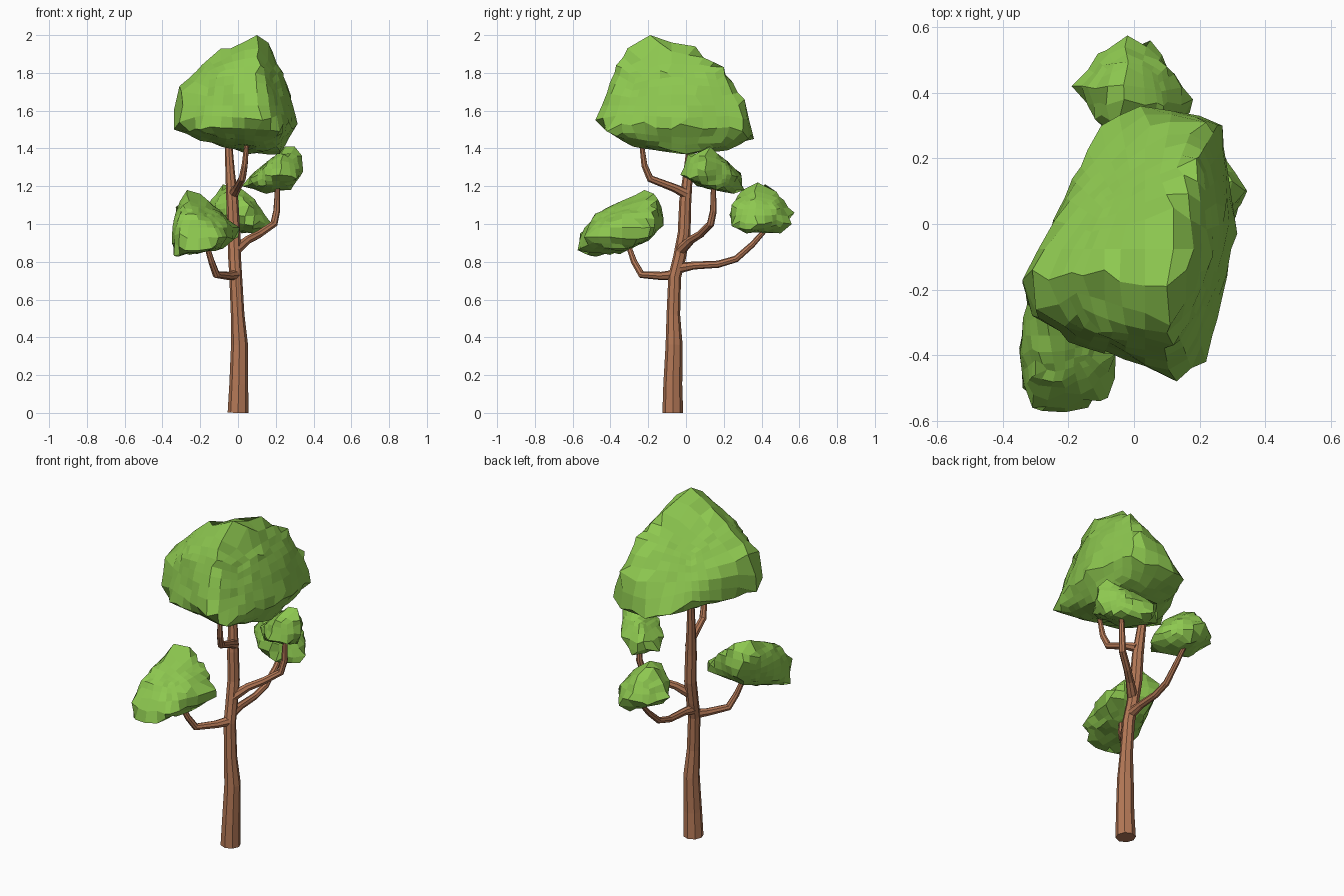
import bpy, bmesh, random
from mathutils import Vector
from mathutils.bvhtree import BVHTree

random.seed(4)


def material(name, color):
    m = bpy.data.materials.new(name)
    m.diffuse_color = (*color, 1)
    return m


BARK = material("bark", (0.46, 0.19, 0.095))
LEAF = material("leaf", (0.27, 0.58, 0.08))


def limb(name, pts):
    """Eight-sided tapering tube through (x, y, z, radius) points."""
    cu = bpy.data.curves.new(name, 'CURVE')
    cu.dimensions = '3D'
    cu.bevel_depth = 1.0
    cu.bevel_resolution = 2
    cu.use_fill_caps = True
    sp = cu.splines.new('POLY')
    sp.points.add(len(pts) - 1)
    sp.use_smooth = False
    for p, (x, y, z, r) in zip(sp.points, pts):
        p.co = (x, y, z, 1)
        p.radius = r
    ob = bpy.data.objects.new(name, cu)
    bpy.context.collection.objects.link(ob)
    cu.materials.append(BARK)
    bpy.ops.object.select_all(action='DESELECT')
    ob.select_set(True)
    bpy.context.view_layer.objects.active = ob
    bpy.ops.object.convert(target='MESH')


def foliage(name, pts, cuts, rough=0.03):
    """Faceted quad ball wrapped onto the hull of a few outline points."""
    hull = bmesh.new()
    for p in pts:
        hull.verts.new(p)
    bmesh.ops.convex_hull(hull, input=hull.verts[:])
    tree = BVHTree.FromBMesh(hull)
    lo = Vector(min(p[i] for p in pts) for i in range(3))
    hi = Vector(max(p[i] for p in pts) for i in range(3))
    mid = sum((Vector(p) for p in pts), Vector()) / len(pts)
    half = (hi - lo) / 2
    bm = bmesh.new()
    bmesh.ops.create_cube(bm, size=2)
    bmesh.ops.subdivide_edges(bm, edges=bm.edges[:], cuts=cuts, use_grid_fill=True)
    for v in bm.verts:
        n = v.co.normalized()
        d = Vector(n[i] * half[i] for i in range(3)).normalized()
        hit = tree.ray_cast(mid + d * 3, -d)[0]
        v.co = mid + (hit - mid) * random.uniform(1 - rough, 1 + rough)
    # pull the nearest corner of the ball out to each outline point
    free = set(bm.verts)
    for c in [v.co for v in hull.verts if v.link_faces]:
        near = min(free, key=lambda v: (v.co - c).length)
        near.co = c
        free.remove(near)
    me = bpy.data.meshes.new(name)
    bm.to_mesh(me)
    bm.free()
    hull.free()
    me.materials.append(LEAF)
    bpy.context.collection.objects.link(bpy.data.objects.new(name, me))


# Trunk and four branches
limb("trunk", [(0, -.07, 0, .055), (.004, -.07, .15, .05), (.008, -.063, .36, .045),
               (-.002, -.067, .52, .036), (-.012, -.06, .72, .034), (-.018, -.035, .82, .034),
               (-.022, -.01, .95, .034), (-.03, -.004, 1.12, .032), (-.042, .012, 1.28, .025),
               (-.05, .025, 1.42, .02), (-.05, .03, 1.5, .016)])
limb("front_branch", [(-.01, -.06, .73, .028), (-.05, -.13, .725, .022), (-.115, -.235, .732, .02),
                      (-.14, -.275, .80, .017), (-.17, -.31, .90, .013)])
limb("back_branch", [(-.015, -.05, .765, .03), (-.012, .04, .78, .021), (-.01, .17, .787, .019),
                     (-.005, .265, .815, .018), (.0, .35, .89, .016), (.0, .44, .99, .011)])
limb("right_branch", [(-.015, -.03, .86, .03), (.05, .025, .915, .023), (.11, .075, .945, .021),
                      (.19, .13, 1.0, .02), (.205, .145, 1.07, .018), (.21, .145, 1.22, .012)])
limb("upper_branch", [(-.025, .0, 1.16, .028), (-.005, -.06, 1.19, .022), (.022, -.19, 1.24, .02),
                      (.035, -.22, 1.31, .017), (.05, -.24, 1.46, .011)])

# Leaf clumps
foliage("crown", [
    (.10, -.19, 2.0), (.16, -.14, 1.96), (-.09, -.14, 1.93), (.12, .05, 1.94),
    (.11, -.31, 1.93), (.12, -.37, 1.84), (.15, -.39, 1.70), (.13, -.48, 1.55),
    (.19, .20, 1.83), (.22, .31, 1.66), (.05, .30, 1.64), (.24, -.1, 1.80),
    (.28, .05, 1.68), (.315, -.03, 1.53), (.27, -.22, 1.54), (.22, -.42, 1.49),
    (.27, .30, 1.49), (.20, .33, 1.45), (.02, .36, 1.45), (-.10, .30, 1.48),
    (-.34, -.18, 1.50), (-.34, -.17, 1.60), (-.31, -.28, 1.54), (-.31, -.14, 1.73),
    (-.30, -.26, 1.70), (-.20, -.36, 1.50), (-.23, .02, 1.50), (-.10, -.33, 1.80),
    (.22, .0, 1.37), (.05, -.02, 1.37), (.1, -.28, 1.41), (.1, .22, 1.39),
    (-.2, -.15, 1.44)], 7, .02)
foliage("front_clump", [
    (-.34, -.50, .83), (-.35, -.38, .90), (-.34, -.40, 1.02), (-.31, -.56, .95),
    (-.28, -.57, .86), (-.14, -.56, .87), (-.08, -.53, .93), (-.22, -.48, 1.05),
    (-.30, -.46, 1.06), (-.06, -.40, 1.01), (.01, -.22, .98), (.0, -.20, .93),
    (-.12, -.15, 1.08), (-.33, -.22, 1.09), (-.27, -.22, 1.18), (-.20, -.17, 1.16),
    (-.29, -.13, 1.09), (-.25, -.12, .99), (-.22, -.35, .84), (-.08, -.32, .87),
    (-.24, -.2, .91)], 5, .045)
foliage("back_clump", [
    (-.19, .42, 1.06), (-.11, .52, 1.03), (-.02, .575, 1.06), (.05, .56, 1.00),
    (.10, .48, 1.08), (.18, .38, 1.0), (.17, .34, .97), (-.12, .32, 1.10),
    (-.03, .23, 1.05), (.06, .24, 1.10), (.08, .24, .99), (-.08, .42, 1.21),
    (-.03, .38, 1.22), (-.05, .30, 1.18), (-.02, .48, 1.17), (.09, .36, 1.13),
    (.02, .50, .95), (.08, .32, .95), (-.09, .35, .97)], 4, .04)
foliage("right_clump", [
    (.02, .22, 1.20), (.08, .29, 1.27), (.06, .12, 1.24), (.14, .31, 1.18),
    (.24, .27, 1.25), (.345, .10, 1.28), (.34, .10, 1.36), (.30, .13, 1.41),
    (.25, .12, 1.41), (.24, .01, 1.37), (.22, -.03, 1.26), (.31, .02, 1.24),
    (.18, .17, 1.35), (.28, .16, 1.18), (.15, .25, 1.16), (.13, .06, 1.20),
    (.14, .05, 1.30)], 4, .04)
